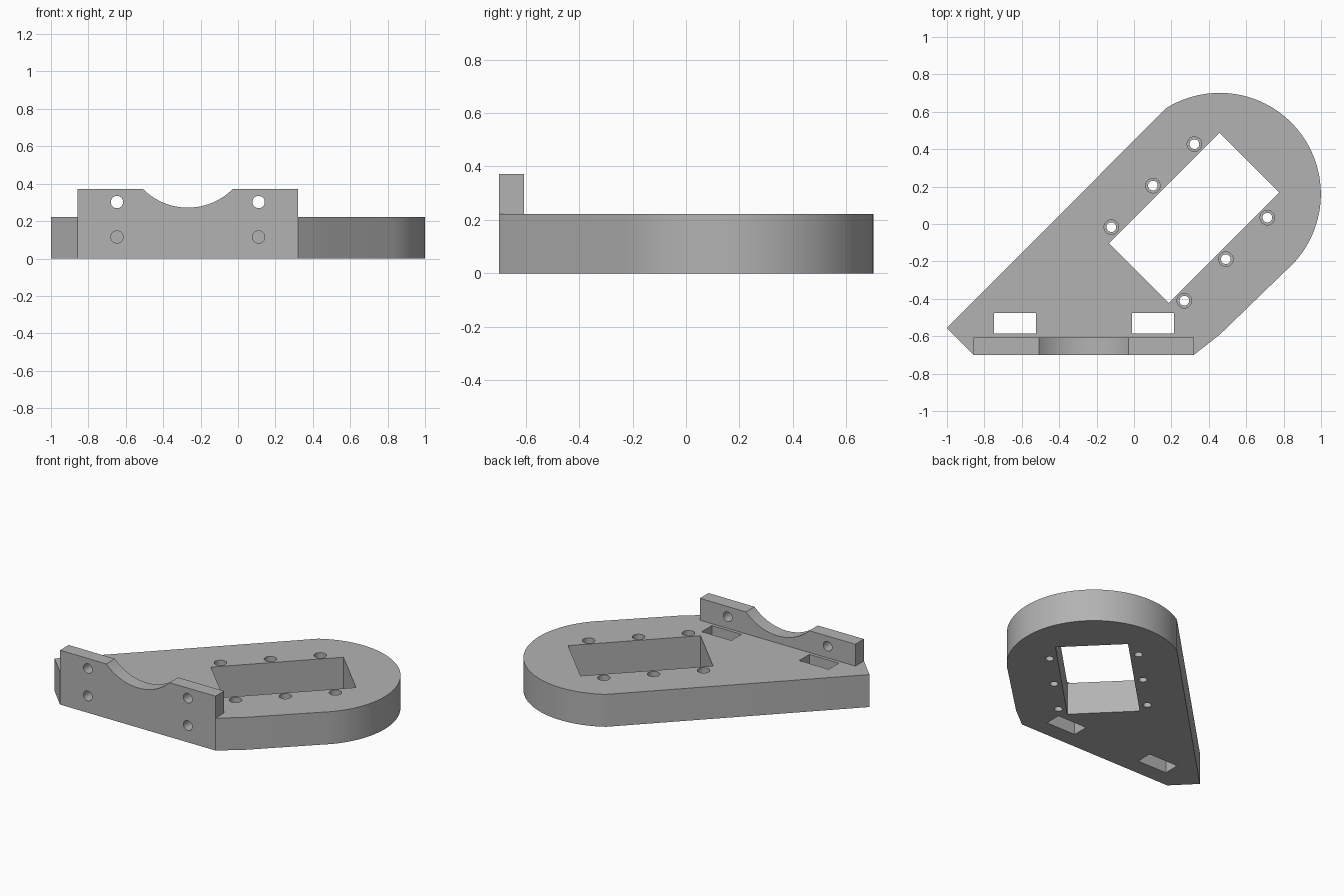
import bpy, bmesh, math
from mathutils import Matrix, Vector

if "Cube" in bpy.data.objects:
    bpy.data.objects.remove(bpy.data.objects["Cube"])

BASE_H, PLATE_H = 0.222, 0.372
FRONT, PLATE_BACK = -0.70, -0.607

grey = bpy.data.materials.new("plain grey")
grey.diffuse_color = (0.45, 0.45, 0.45, 1)
grey.use_nodes = True
grey.node_tree.nodes["Principled BSDF"].inputs["Base Color"].default_value = grey.diffuse_color


def prism(name, points, direction):
    """Extrude a closed 3D outline along a vector."""
    bm = bmesh.new()
    face = bm.faces.new([bm.verts.new(p) for p in points])
    ext = bmesh.ops.extrude_face_region(bm, geom=[face])["geom"]
    verts = [e for e in ext if isinstance(e, bmesh.types.BMVert)]
    bmesh.ops.translate(bm, verts=verts, vec=direction)
    bmesh.ops.recalc_face_normals(bm, faces=bm.faces)
    mesh = bpy.data.meshes.new(name)
    bm.to_mesh(mesh)
    bm.free()
    mesh.materials.append(grey)
    obj = bpy.data.objects.new(name, mesh)
    bpy.context.collection.objects.link(obj)
    return obj


def upright(name, outline, z0, z1):
    return prism(name, [(x, y, z0) for x, y in outline], (0, 0, z1 - z0))


def arc(cx, cy, r, a0, a1, n):
    steps = [math.radians(a0 + (a1 - a0) * i / n) for i in range(n + 1)]
    return [(cx + r * math.cos(a), cy + r * math.sin(a)) for a in steps]


def circle(cx, cy, r, n=32):
    return arc(cx, cy, r, 0, 360, n)[:-1]


def combine(target, other, operation):
    mod = target.modifiers.new(operation.lower(), 'BOOLEAN')
    mod.operation, mod.solver, mod.object = operation, 'EXACT', other
    bpy.context.view_layer.objects.active = target
    bpy.ops.object.modifier_apply(modifier=mod.name)
    bpy.data.objects.remove(other)


# Angled base with a rounded far end
outline = [(-1, -0.556), (-0.857, FRONT), (0.32, FRONT), (0.46, -0.59)]
outline += arc(0.458, 0.16, 0.541, -49, 122, 64)
bracket = upright("mount_bracket", outline, 0, BASE_H)

# Upright front plate with a saddle in its top edge
profile = [(-0.857, 0), (0.32, 0), (0.32, PLATE_H)]
profile += arc(-0.268, 0.611, 0.339, -45, -135, 32)
profile += [(-0.857, PLATE_H)]
plate = prism("front_plate", [(x, FRONT, z) for x, z in profile],
              (0, PLATE_BACK - FRONT, 0))
combine(bracket, plate, 'UNION')

# Diagonal window
window = [(0.457, 0.487), (0.776, 0.168), (0.186, -0.422), (-0.133, -0.103)]
combine(bracket, upright("window_cutter", window, -0.1, 0.5), 'DIFFERENCE')

# Counterbored holes in two diagonal rows
for x, y in ((0.101, 0.205), (0.491, -0.188)):
    for k in (-1, 0, 1):
        c = (x + 0.222 * k, y + 0.222 * k)
        combine(bracket, upright("hole_cutter", circle(*c, 0.026), -0.1, 0.5), 'DIFFERENCE')
        combine(bracket, upright("bore_cutter", circle(*c, 0.039), 0.11, 0.5), 'DIFFERENCE')

# Nut slots and the front screw holes
for x0, screw_x in ((-0.748, -0.647), (-0.01, 0.11)):
    x1 = x0 + 0.223
    slot = [(x0, -0.585), (x1, -0.585), (x1, -0.475), (x0, -0.475)]
    combine(bracket, upright("slot_cutter", slot, -0.1, 0.5), 'DIFFERENCE')
    for z in (0.115, 0.302):
        ring = [(x, FRONT - 0.1, h) for x, h in circle(screw_x, z, 0.033)]
        combine(bracket, prism("screw_cutter", ring, (0, 0.27, 0)), 'DIFFERENCE')

# Merge flush faces and smooth the curved walls
bm = bmesh.new()
bm.from_mesh(bracket.data)
bmesh.ops.remove_doubles(bm, verts=bm.verts, dist=0.0001)
bmesh.ops.dissolve_limit(bm, angle_limit=0.002, verts=bm.verts, edges=bm.edges)
bm.to_mesh(bracket.data)
bm.free()
bpy.context.view_layer.objects.active = bracket
bracket.select_set(True)
bpy.ops.object.shade_smooth_by_angle(angle=math.radians(25))
